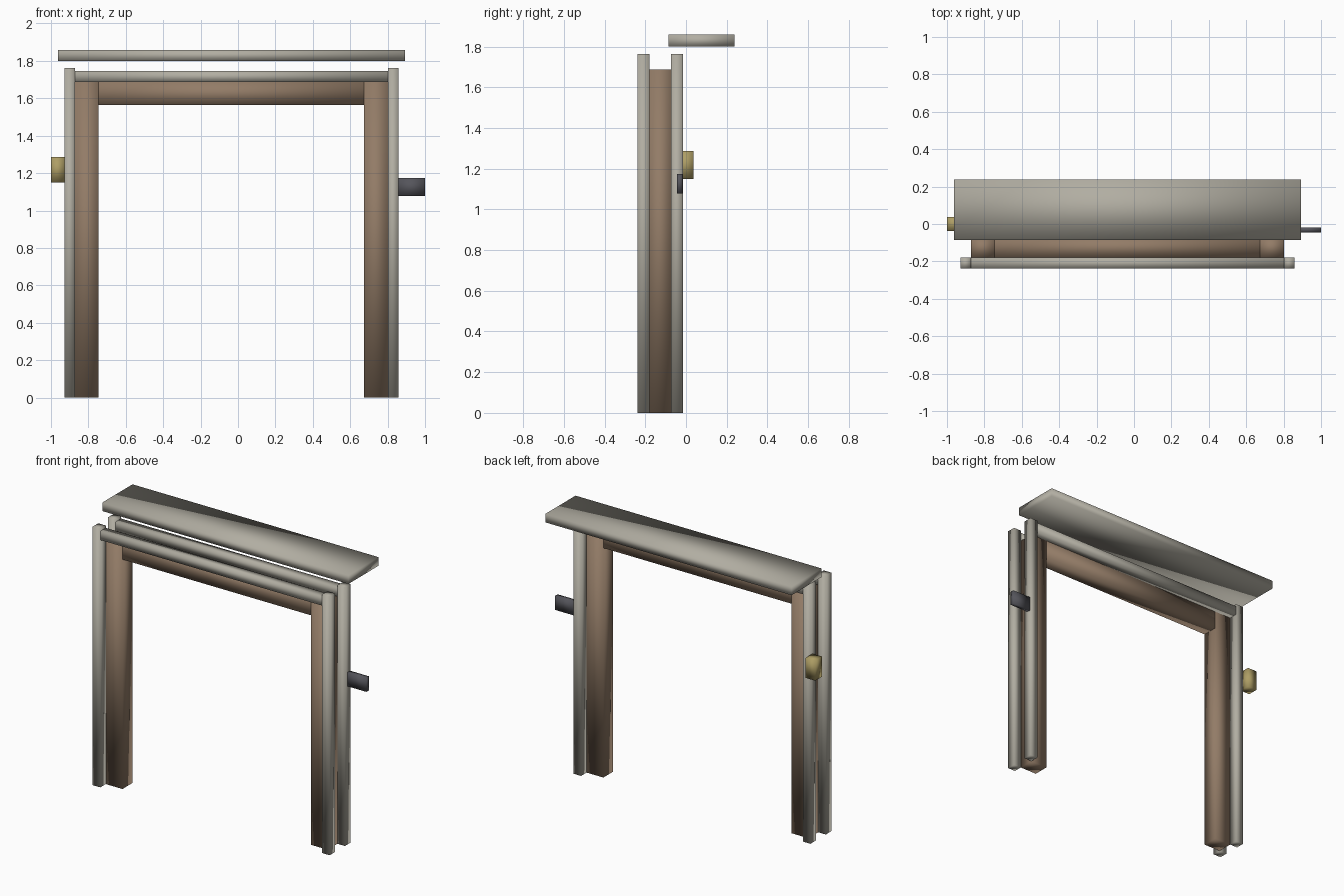
import bpy
import bmesh
from mathutils import Vector

if "Cube" in bpy.data.objects:
    bpy.data.objects.remove(bpy.data.objects["Cube"])


def material(name, rgb):
    m = bpy.data.materials.new(name)
    m.diffuse_color = (*rgb, 1)
    m.use_nodes = True
    m.node_tree.nodes["Principled BSDF"].inputs["Base Color"].default_value = m.diffuse_color
    return m


WOOD = material("brown_wood", (0.29, 0.20, 0.135))
TRIM = material("pale_trim", (0.44, 0.42, 0.36))
BRASS = material("brass", (0.42, 0.34, 0.13))
STEEL = material("dark_steel", (0.09, 0.09, 0.105))


def box(name, x, y, z, mat):
    """Soft-shaded box from (min, max) ranges."""
    lo, hi = Vector((x[0], y[0], z[0])), Vector((x[1], y[1], z[1]))
    centre, size = (lo + hi) / 2, hi - lo
    bm = bmesh.new()
    bmesh.ops.create_cube(bm, size=1)
    bmesh.ops.scale(bm, vec=size, verts=bm.verts)
    for f in bm.faces:
        f.smooth = True
    me = bpy.data.meshes.new(name)
    bm.to_mesh(me)
    bm.free()
    me.materials.append(mat)
    ob = bpy.data.objects.new(name, me)
    ob.location = centre
    bpy.context.collection.objects.link(ob)
    return ob


CX = -0.035                      # centre of the opening
INNER, JAMB, OUTER = 0.71, 0.836, 0.893
FRAME_Y = (-0.18, -0.074)
FRAME_TOP, HEAD_BOTTOM = 1.686, 1.564


def side_range(side, a, b):
    return sorted((CX + side * a, CX + side * b))


# Door frame: two jambs and a head between them
for label, side in (("left", -1), ("right", 1)):
    box(label + "_jamb", side_range(side, INNER, JAMB), FRAME_Y, (0, FRAME_TOP), WOOD)
box("head_jamb", (CX - INNER, CX + INNER), FRAME_Y, (HEAD_BOTTOM, FRAME_TOP), WOOD)

# Casing trim on the front and back of the frame
for face, y in (("front", (-0.239, -0.18)), ("back", (-0.074, -0.014))):
    for label, side in (("left", -1), ("right", 1)):
        box(f"{face}_{label}_casing", side_range(side, JAMB, OUTER), y, (0, 1.762), TRIM)
    box(face + "_head_casing", (CX - JAMB, CX + JAMB), y, (FRAME_TOP, 1.746), TRIM)

# Canopy board floating above the back
box("canopy", (CX - 0.928, CX + 0.928), (-0.086, 0.239), (1.80, 1.858), TRIM)

# Side fittings
box("wall_lamp", (-1.0, CX - OUTER), (-0.037, 0.037), (1.15, 1.287), BRASS)
box("side_plate", (CX + OUTER, 1.0), (-0.045, -0.018), (1.077, 1.173), STEEL)
